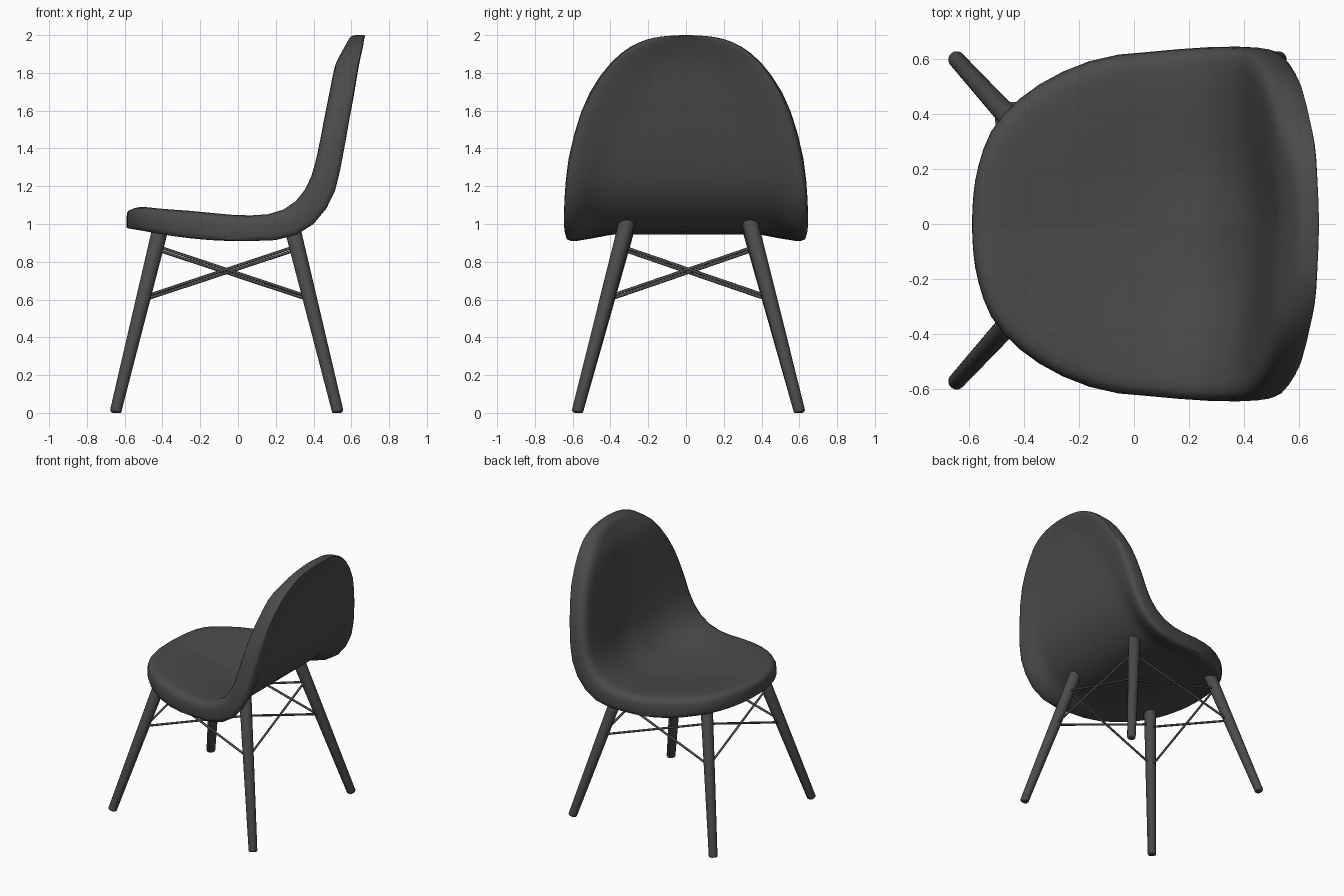
import bpy, bmesh, math
from mathutils import Vector

if "Cube" in bpy.data.objects:
    bpy.data.objects.remove(bpy.data.objects["Cube"])

dark = bpy.data.materials.new("dark_grey")
dark.diffuse_color = (0.07, 0.07, 0.07, 1)
dark.use_nodes = True
dark.node_tree.nodes["Principled BSDF"].inputs["Base Color"].default_value = dark.diffuse_color

# Shell stations, front lip to top of back: upper x,z / lower x,z / half width
ST = [
    (-.59, 1.06, -.59, .98, 0), (-.57, 1.075, -.57, .975, .20),
    (-.51, 1.09, -.51, .965, .355), (-.40, 1.08, -.40, .945, .47),
    (-.26, 1.07, -.26, .925, .555), (-.10, 1.055, -.10, .912, .61),
    (.05, 1.045, .08, .91, .628), (.20, 1.06, .26, .925, .642),
    (.31, 1.125, .40, 1.0, .646), (.38, 1.23, .495, 1.13, .64),
    (.42, 1.37, .54, 1.28, .625), (.455, 1.55, .58, 1.5, .578),
    (.485, 1.70, .615, 1.69, .51), (.515, 1.84, .64, 1.84, .41),
    (.555, 1.92, .66, 1.93, .31), (.585, 1.975, .668, 1.98, .20),
    (.60, 2.0, .675, 2.0, 0)]
ST = [s[:4] + (s[4] ** 2,) for s in ST]  # squared width gives round ends
N = len(ST) - 1


def station(u):
    """Catmull-Rom interpolation of the station table."""
    u = min(max(u, 0), N)
    i = min(int(u), N - 1)
    t = u - i
    p = [ST[min(max(k, 0), N)] for k in (i - 1, i, i + 1, i + 2)]
    return [b + .5 * t * (c - a + t * (2 * a - 5 * b + 4 * c - d + t * (3 * (b - c) + d - a)))
            for a, b, c, d in zip(*p)]


def smooth(a, b, x):
    t = min(max((x - a) / (b - a), 0), 1)
    return t * t * (3 - 2 * t)


def new_object(name, bm, angle):
    bmesh.ops.recalc_face_normals(bm, faces=bm.faces)
    me = bpy.data.meshes.new(name)
    bm.to_mesh(me)
    bm.free()
    ob = bpy.data.objects.new(name, me)
    bpy.context.collection.objects.link(ob)
    me.materials.append(dark)
    bpy.ops.object.select_all(action='DESELECT')
    ob.select_set(True)
    bpy.context.view_layer.objects.active = ob
    bpy.ops.object.shade_smooth_by_angle(angle=math.radians(angle))
    return ob


# Seat shell: concentric rings following the outline, dished top, rolled rim, hollow underside
HALF, MID = 36, 7.5
us = [N * (1 - math.cos(math.pi * k / HALF)) / 2 for k in range(HALF + 1)]
outline = [(u, math.sqrt(max(station(u)[4], 0))) for u in us]
outline += [(u, -w) for u, w in outline[-2:0:-1]]


def top_depth(r, u):
    return .3 * (1 - smooth(.2, .88, r))


def under_depth(r, u):
    d = .8 - .22 * math.exp(-((u - 8) / 2) ** 2)
    return d + (1 - d) * smooth(.7, .96, r)


rings = [(r / 16, top_depth) for r in range(1, 15)]
rings += [(r, lambda _r, _u, f=f: f) for r, f in
          ((.91, .0), (.95, .03), (.98, .12), (.995, .28), (1, .5), (1, .8), (.99, .96), (.97, 1))]
rings += [(r / 16, under_depth) for r in range(15, 0, -1)]

bm = bmesh.new()


def shell_vert(u, y, f):
    s = station(u)
    return bm.verts.new((s[0] + (s[2] - s[0]) * f, y, s[1] + (s[3] - s[1]) * f))


loops = []
for r, depth in rings:
    loop = []
    for u, y in outline:
        v = MID + (u - MID) * r
        loop.append(shell_vert(v, y * r, depth(r, v)))
    loops.append(loop)
M = len(outline)
for a, b in zip(loops, loops[1:]):
    for k in range(M):
        bm.faces.new((a[k], a[(k + 1) % M], b[(k + 1) % M], b[k]))
for loop, depth in ((loops[0], top_depth), (loops[-1], under_depth)):
    c = shell_vert(MID, 0, depth(0, MID))
    for k in range(M):
        bm.faces.new((c, loop[k], loop[(k + 1) % M]))
new_object("seat_shell", bm, 50)


def rod(name, a, b, r1, r2, sides, bevel=0):
    """Tapered round bar from a to b."""
    a, b = Vector(a), Vector(b)
    bm = bmesh.new()
    bmesh.ops.create_cone(bm, cap_ends=True, segments=sides, radius1=r1, radius2=r2,
                          depth=(b - a).length)
    if bevel:
        caps = [e for e in bm.edges if abs(e.verts[0].co.z - e.verts[1].co.z) < 1e-5]
        bmesh.ops.bevel(bm, geom=caps, offset=bevel, segments=3, profile=.5, affect='EDGES')
    bm.transform((b - a).to_track_quat('Z', 'Y').to_matrix().to_4x4())
    bmesh.ops.translate(bm, verts=bm.verts, vec=(a + b) / 2)
    if bevel:  # feet cut level with the floor
        for v in bm.verts:
            v.co.z = max(v.co.z, 0)
    return new_object(name, bm, 40)


# Legs: splayed and tapered
CY = .013
legs = {}
for end, x0, x1, top in (("front", -.65, -.405, 1.0), ("rear", .53, .275, 1.03)):
    for side, sy in (("right", -1), ("left", 1)):
        a, b = Vector((x0, CY + sy * .59, 0)), Vector((x1, CY + sy * .32, top))
        legs[end, side] = (a, b)
        rod(f"{end}_{side}_leg", a, b, .03, .043, 24, .012)


def on_leg(key, z):
    a, b = legs[key]
    return a.lerp(b, z / b.z)


# Thin crossed braces on all four sides
corners = [("front", "right"), ("rear", "right"), ("rear", "left"), ("front", "left")]
for i in range(4):
    p, q = corners[i], corners[(i + 1) % 4]
    dz = .009 if i < 2 else -.009
    for n, (lo, hi) in enumerate(((p, q), (q, p))):
        rod(f"brace_{i}_{n}", on_leg(lo, .605 + dz), on_leg(hi, .875 + dz), .008, .008, 10)
